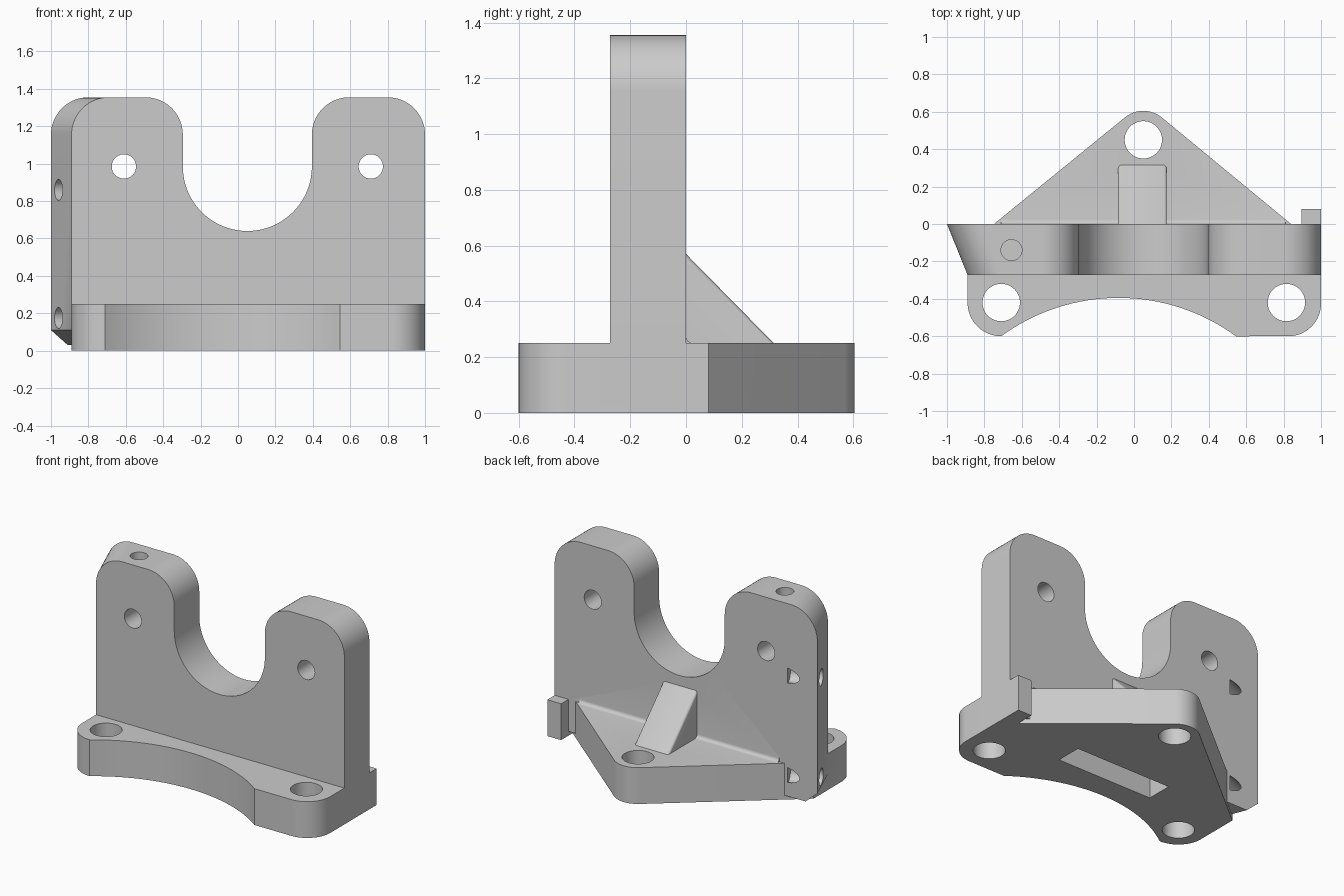
import bpy
import bmesh
from math import radians, cos, sin
from mathutils import Vector

cube = bpy.data.objects.get("Cube")
if cube:
    bpy.data.objects.remove(cube, do_unlink=True)

grey = bpy.data.materials.new("satin grey")
grey.use_nodes = True
grey.diffuse_color = (0.6, 0.6, 0.6, 1)
grey.node_tree.nodes["Principled BSDF"].inputs["Base Color"].default_value = (0.6, 0.6, 0.6, 1)


def arc(cx, cy, r, start, end, steps=16):
    """Points along a circular arc, angles in degrees."""
    angles = [radians(start + (end - start) * i / steps) for i in range(steps + 1)]
    return [(cx + r * cos(a), cy + r * sin(a)) for a in angles]


def face_outward(bm):
    """Consistent normals, pointing out of the solid even when it is concave."""
    bmesh.ops.recalc_face_normals(bm, faces=bm.faces[:])
    if bm.calc_volume(signed=True) < 0:
        bmesh.ops.reverse_faces(bm, faces=bm.faces[:])
    bm.normal_update()


def finish(bm, name):
    face_outward(bm)
    mesh = bpy.data.meshes.new(name)
    bm.to_mesh(mesh)
    bm.free()
    mesh.materials.append(grey)
    obj = bpy.data.objects.new(name, mesh)
    bpy.context.collection.objects.link(obj)
    return obj


def loft(name, loop_a, loop_b, bevel=0):
    """Solid between two matching loops of 3D points."""
    bm = bmesh.new()
    a = [bm.verts.new(p) for p in loop_a]
    b = [bm.verts.new(p) for p in loop_b]
    bm.faces.new(a)
    bm.faces.new(b[::-1])
    for i in range(len(a)):
        j = (i + 1) % len(a)
        bm.faces.new((a[j], a[i], b[i], b[j]))
    if bevel:
        face_outward(bm)
        bmesh.ops.bevel(bm, geom=bm.edges[:], offset=bevel, segments=4,
                        profile=0.5, affect='EDGES')
    return finish(bm, name)


def box(name, x0, x1, y0, y1, z0, z1):
    plan = [(x0, y0), (x1, y0), (x1, y1), (x0, y1)]
    return loft(name, [(x, y, z0) for x, y in plan], [(x, y, z1) for x, y in plan])


def rod(name, start, end, r):
    """Cylinder between two points, used as a drill."""
    start, end = Vector(start), Vector(end)
    axis = end - start
    bm = bmesh.new()
    bmesh.ops.create_cone(bm, cap_ends=True, segments=48, radius1=r, radius2=r,
                          depth=axis.length)
    bm.transform(axis.to_track_quat('Z', 'Y').to_matrix().to_4x4())
    bmesh.ops.translate(bm, verts=bm.verts[:], vec=(start + end) / 2)
    return finish(bm, name)


def combine(body, other, operation):
    mod = body.modifiers.new(operation.lower(), 'BOOLEAN')
    mod.operation = operation
    mod.solver = 'EXACT'
    mod.object = other
    bpy.context.view_layer.objects.active = body
    bpy.ops.object.modifier_apply(modifier=mod.name)
    bpy.data.objects.remove(other, do_unlink=True)


# Base: triangular rear, rounded front feet with a shallow arch between them
plan = arc(-0.71, -0.42, 0.18, 180, 270)
plan += arc(-0.0825, -1.458, 1.063, 126.2, 53.8, 32)[1:]
plan += arc(0.825, -0.425, 0.175, 270, 360)
plan += [(1, -0.132)] + arc(0.05, 0.45, 0.155, 50.5, 129.5) + [(-0.89, -0.115)]
bracket = loft("bracket", [(x, y, 0) for x, y in plan], [(x, y, 0.25) for x, y in plan])


# Upright plate: two rounded lugs around a U cradle, with a slanted end
def plate_profile(left, y):
    pts = [(left, 0.11), (left + 0.09, 0.03), (1, 0.03)]
    pts += arc(0.8, 1.155, 0.2, 0, 90) + arc(0.595, 1.155, 0.2, 90, 180)
    pts += arc(0.05, 0.985, 0.345, 0, -180, 40)
    pts += arc(-0.495, 1.155, 0.2, 0, 90) + arc(left + 0.2, 1.155, 0.2, 90, 180)
    return [(x, y, z) for x, z in pts]


plate = loft("upright_plate", plate_profile(-0.89, -0.272), plate_profile(-1, 0))

# Rear rib, small fillet along the plate, and corner tab
section = [(-0.05, 0.2), (0.364, 0.2), (-0.05, 0.621)]
rib = loft("rear_rib", [(-0.085, y, z) for y, z in section],
           [(0.175, y, z) for y, z in section], 0.015)
section = arc(0.025, 0.275, 0.025, 270, 180, 6) + [(-0.02, 0.275), (-0.02, 0.23), (0.025, 0.23)]
fillet = loft("rear_fillet", [(-0.71, y, z) for y, z in section],
              [(0.81, y, z) for y, z in section])
tab = box("corner_tab", 0.895, 1, -0.16, 0.08, 0, 0.25)
for part in (plate, rib, fillet, tab):
    combine(bracket, part, 'UNION')

# Mounting holes through the base
for x, y in ((-0.71, -0.42), (0.815, -0.42), (0.05, 0.45)):
    combine(bracket, rod("drill", (x, y, -0.1), (x, y, 0.4), 0.1), 'DIFFERENCE')

# Cross holes through the lugs
for x in (-0.61, 0.71):
    combine(bracket, rod("drill", (x, -0.5, 0.985), (x, 0.2, 0.985), 0.065), 'DIFFERENCE')

# Blind hole in the top of one lug
combine(bracket, rod("drill", (-0.655, -0.14, 1.06), (-0.655, -0.14, 1.5), 0.056), 'DIFFERENCE')

# Blind holes square to the slanted end
mouth, inward = Vector((-0.96, -0.1, 0)), Vector((0.926, 0.377, 0))
for z in (0.175, 0.86):
    p = mouth + Vector((0, 0, z))
    combine(bracket, rod("drill", p - inward * 0.15, p + inward * 0.21, 0.056), 'DIFFERENCE')

# Slot in the underside
combine(bracket, box("slot_cutter", -0.32, 0.41, -0.23, -0.05, -0.1, 0.2), 'DIFFERENCE')

bpy.ops.object.select_all(action='DESELECT')
bracket.select_set(True)
bpy.context.view_layer.objects.active = bracket
bpy.ops.object.shade_smooth_by_angle(angle=radians(25))
